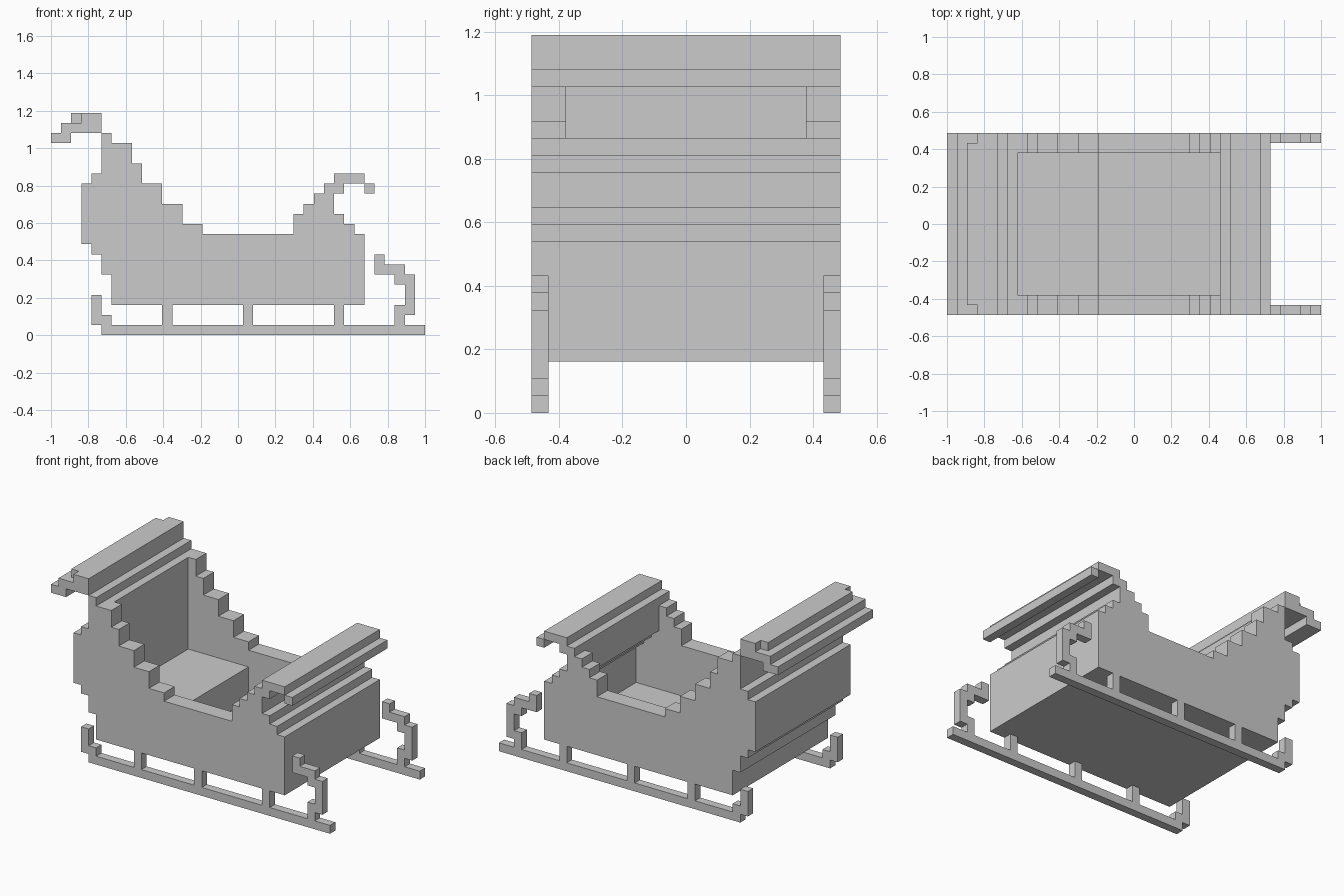
import bpy, bmesh

if "Cube" in bpy.data.objects:
    bpy.data.objects.remove(bpy.data.objects["Cube"])

U = 2 / 37  # one block of the grid


def prism(name, profile, y0, y1):
    """Extrude an x-z profile (in blocks) between y0 and y1 (in blocks)."""
    bm = bmesh.new()
    near = [bm.verts.new((-1 + x * U, y0 * U, z * U)) for x, z in profile]
    face = bm.faces.new(near)
    res = bmesh.ops.extrude_face_region(bm, geom=[face])
    moved = [v for v in res["geom"] if isinstance(v, bmesh.types.BMVert)]
    bmesh.ops.translate(bm, verts=moved, vec=(0, (y1 - y0) * U, 0))
    bmesh.ops.recalc_face_normals(bm, faces=bm.faces)
    mesh = bpy.data.meshes.new(name)
    bm.to_mesh(mesh)
    bm.free()
    ob = bpy.data.objects.new(name, mesh)
    bpy.context.collection.objects.link(ob)
    return ob


def rect(x0, x1, z0, z1):
    return [(x0, z0), (x1, z0), (x1, z1), (x0, z1)]


# Sleigh body: stepped outline, full width
body = prism("sleigh_body", [
    (6, 3), (31, 3), (31, 10), (30, 10), (30, 11), (29, 11), (29, 12), (28, 12),
    (28, 14), (29, 14), (29, 15), (31, 15), (31, 16), (28, 16), (28, 15), (27, 15),
    (27, 14), (26, 14), (26, 13), (25, 13), (25, 12), (24, 12), (24, 10), (15, 10),
    (15, 11), (13, 11), (13, 13), (11, 13), (11, 15), (9, 15), (9, 17), (8, 17),
    (8, 19), (6, 19), (6, 20), (5, 20), (5, 16), (4, 16), (4, 15), (3, 15),
    (3, 9), (4, 9), (4, 8), (5, 8), (5, 6), (6, 6)], -9, 9)

# Hollow interior leaving seat, floor and stepped front wall
cutter = prism("interior_cutter", [
    (7, 8), (15, 8), (15, 4), (30, 4), (30, 9), (29, 9), (29, 10), (28, 10),
    (28, 11), (27, 11), (27, 23), (7, 23)], -7, 7)
cutter.hide_render = True
cutter.display_type = 'WIRE'
mod = body.modifiers.new("interior", 'BOOLEAN')
mod.operation = 'DIFFERENCE'
mod.solver = 'EXACT'
mod.object = cutter

# Curled top of the backrest, with a shorter top step at both ends
prism("backrest_scroll", [
    (0, 19), (2, 19), (2, 20), (5, 20), (5, 22), (3, 22), (3, 21),
    (1, 21), (1, 20), (0, 20)], -9, 9)
prism("backrest_scroll_step", rect(2, 3, 21, 22), -8, 8)

# Tip of the front curl
prism("front_scroll_tip", rect(31, 32, 14, 15), -9, 9)

# Runners with curled ends, and the posts carrying the body
runner = [
    (5, 0), (37, 0), (37, 1), (35, 1), (35, 2), (36, 2), (36, 6), (35, 6), (35, 7),
    (33, 7), (33, 8), (32, 8), (32, 6), (34, 6), (34, 5), (35, 5), (35, 3), (34, 3),
    (34, 1), (6, 1), (6, 2), (5, 2), (5, 4), (4, 4), (4, 1), (5, 1)]
for side, y in (("right", -9), ("left", 8)):
    prism(f"runner_{side}", runner, y, y + 1)
    for n, x in enumerate((11, 19, 28), 1):
        prism(f"post_{side}_{n}", rect(x, x + 1, 1, 3), y, y + 1)
